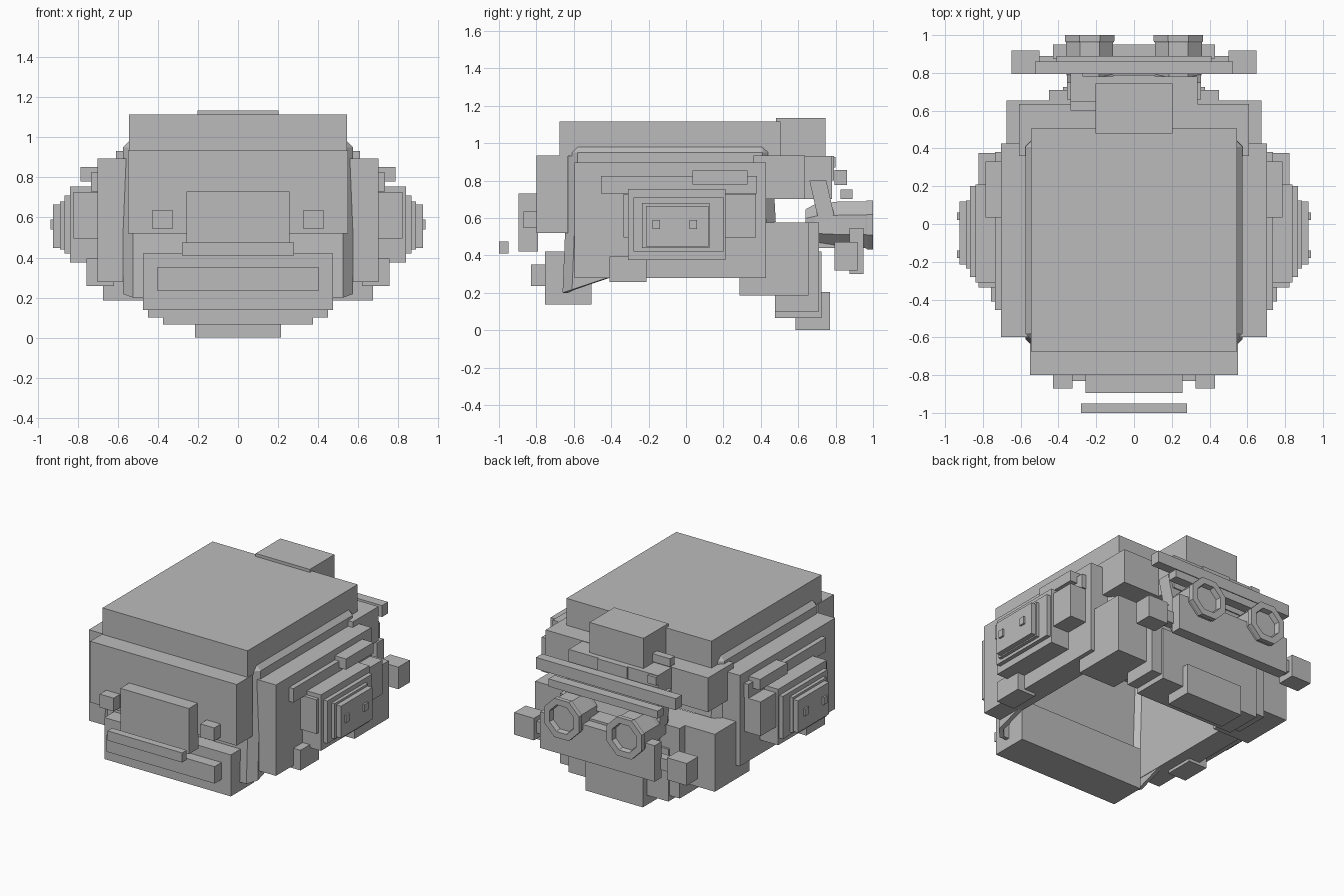
import bpy, bmesh
from math import cos, sin, pi

old = bpy.data.objects.get("Cube")
if old:
    bpy.data.objects.remove(old, do_unlink=True)

grey = bpy.data.materials.new("plain_grey")
grey.use_nodes = True
colour = (0.5, 0.5, 0.5, 1)
grey.diffuse_color = colour
grey.node_tree.nodes["Principled BSDF"].inputs["Base Color"].default_value = colour


def finish(name, bm):
    bmesh.ops.recalc_face_normals(bm, faces=bm.faces)
    mesh = bpy.data.meshes.new(name)
    bm.to_mesh(mesh)
    bm.free()
    mesh.materials.append(grey)
    obj = bpy.data.objects.new(name, mesh)
    bpy.context.collection.objects.link(obj)
    return obj


def add_box(bm, x, y, z):
    made = bmesh.ops.create_cube(bm, size=1)["verts"]
    for v in made:
        for axis, (low, high) in enumerate((x, y, z)):
            v.co[axis] = low if v.co[axis] < 0 else high
    return made


def box(name, x, y, z):
    bm = bmesh.new()
    add_box(bm, x, y, z)
    return finish(name, bm)


def wide(name, half, y, z):
    return box(name, (-half, half), y, z)


def pair(name, x, y, z):
    box("left_" + name, x, y, z)
    box("right_" + name, (-x[1], -x[0]), y, z)


# Hollow shell with chamfered edges, open below with a rising lower rim
bm = bmesh.new()
add_box(bm, (-0.575, 0.575), (-0.66, 0.48), (0.2, 1.0))
for v in bm.verts:
    if v.co.z < 0.5 and v.co.y > 0:
        v.co.z = 0.58
    if v.co.z > 0.9:
        v.co.y *= 0.95
bottom = [f for f in bm.faces if f.calc_center_median().z < 0.5 and f.normal.z < -0.5]
bmesh.ops.delete(bm, geom=bottom, context="FACES")
edges = [e for e in bm.edges if not e.is_boundary]
bmesh.ops.bevel(bm, geom=edges, offset=0.05, segments=1, affect="EDGES")
shell = finish("shell", bm)
wall = shell.modifiers.new("wall", "SOLIDIFY")
wall.thickness = 0.03
wall.offset = -1

# Top and front
wide("top_plate", 0.545, (-0.675, 0.505), (0.93, 1.115))
wide("brow", 0.55, (-0.80, -0.63), (0.52, 0.935))
wide("front_panel", 0.257, (-0.895, -0.79), (0.42, 0.73))
pair("front_stud", (0.325, 0.43), (-0.87, -0.79), (0.545, 0.635))
wide("front_strip", 0.28, (-1.0, -0.95), (0.41, 0.475))
wide("chin", 0.475, (-0.755, -0.505), (0.138, 0.42))
wide("chin_bar", 0.405, (-0.83, -0.75), (0.235, 0.35))

# Stacked plates on each side
pair("side_wall", (0.545, 0.703), (-0.597, 0.427), (0.278, 0.895))
pair("side_rail", (0.69, 0.735), (-0.455, 0.38), (0.73, 0.825))
pair("side_bar", (0.70, 0.787), (0.035, 0.33), (0.78, 0.853))
pair("side_block", (0.70, 0.823), (-0.335, 0.375), (0.495, 0.727))
pair("ear_base", (0.70, 0.84), (-0.31, 0.21), (0.375, 0.755))
pair("ear_plate", (0.83, 0.868), (-0.28, 0.20), (0.42, 0.71))
pair("ear_step", (0.86, 0.89), (-0.235, 0.125), (0.44, 0.68))
pair("ear_cap", (0.88, 0.925), (-0.215, 0.12), (0.448, 0.665))
for place, y in (("front", -0.16), ("back", 0.04)):
    pair("ear_" + place + "_peg", (0.92, 0.937), (y - 0.02, y + 0.02), (0.54, 0.59))
pair("lower_side_block", (0.62, 0.757), (-0.41, -0.21), (0.258, 0.395))
pair("jaw_block", (0.40, 0.675), (0.285, 0.655), (0.185, 0.575))

# Upper back
wide("rear_upper_box", 0.61, (0.36, 0.635), (0.70, 0.933))
wide("rear_middle_box", 0.335, (0.60, 0.78), (0.70, 0.93))
wide("rear_top_block", 0.203, (0.48, 0.745), (0.88, 1.135))
wide("rear_tab", 0.11, (0.76, 0.79), (0.80, 0.93))
box("rear_stud", (-0.335, -0.27), (0.72, 0.80), (0.87, 0.925))
box("rear_cap", (-0.335, -0.20), (0.60, 0.65), (0.94, 0.995))
wide("rear_bar", 0.525, (0.795, 0.86), (0.777, 0.855))
wide("rear_lower_bar", 0.41, (0.825, 0.89), (0.70, 0.752))

# Sloping support between the bars and the scopes
bm = bmesh.new()
for v in add_box(bm, (-0.355, 0.355), (0.66, 0.75), (0.58, 0.80)):
    if v.co.z < 0.7:
        v.co.y += 0.05
finish("rear_support", bm)

# Lower back
wide("rear_lower_box", 0.45, (0.475, 0.71), (0.10, 0.575))
wide("rear_lower_panel", 0.375, (0.475, 0.725), (0.065, 0.42))
wide("rear_foot", 0.215, (0.585, 0.77), (0.0, 0.205))
wide("scope_mount", 0.43, (0.875, 0.95), (0.30, 0.545))
wide("mount_link", 0.30, (0.70, 0.88), (0.44, 0.56))
pair("mount_cube", (0.50, 0.648), (0.795, 0.918), (0.32, 0.47))
pair("mount_arm", (0.40, 0.52), (0.83, 0.89), (0.36, 0.44))

# Eight-sided scopes with recessed ends
profile = [(0.09, 0.64), (0.12, 0.69), (0.135, 0.82), (0.135, 0.96),
           (0.142, 0.97), (0.142, 1.0), (0.098, 1.0), (0.092, 0.965)]
for side, x in (("left", 0.235), ("right", -0.235)):
    bm = bmesh.new()
    rings = []
    for radius, y in profile:
        angles = [(i + 0.5) * pi / 4 for i in range(8)]
        rings.append([bm.verts.new((x + radius * cos(a), y, 0.563 + radius * sin(a)))
                      for a in angles])
    for a, b in zip(rings, rings[1:]):
        for i in range(8):
            j = (i + 1) % 8
            bm.faces.new((a[i], a[j], b[j], b[i]))
    bm.faces.new(rings[0])
    bm.faces.new(rings[-1])
    finish(side + "_scope", bm)
